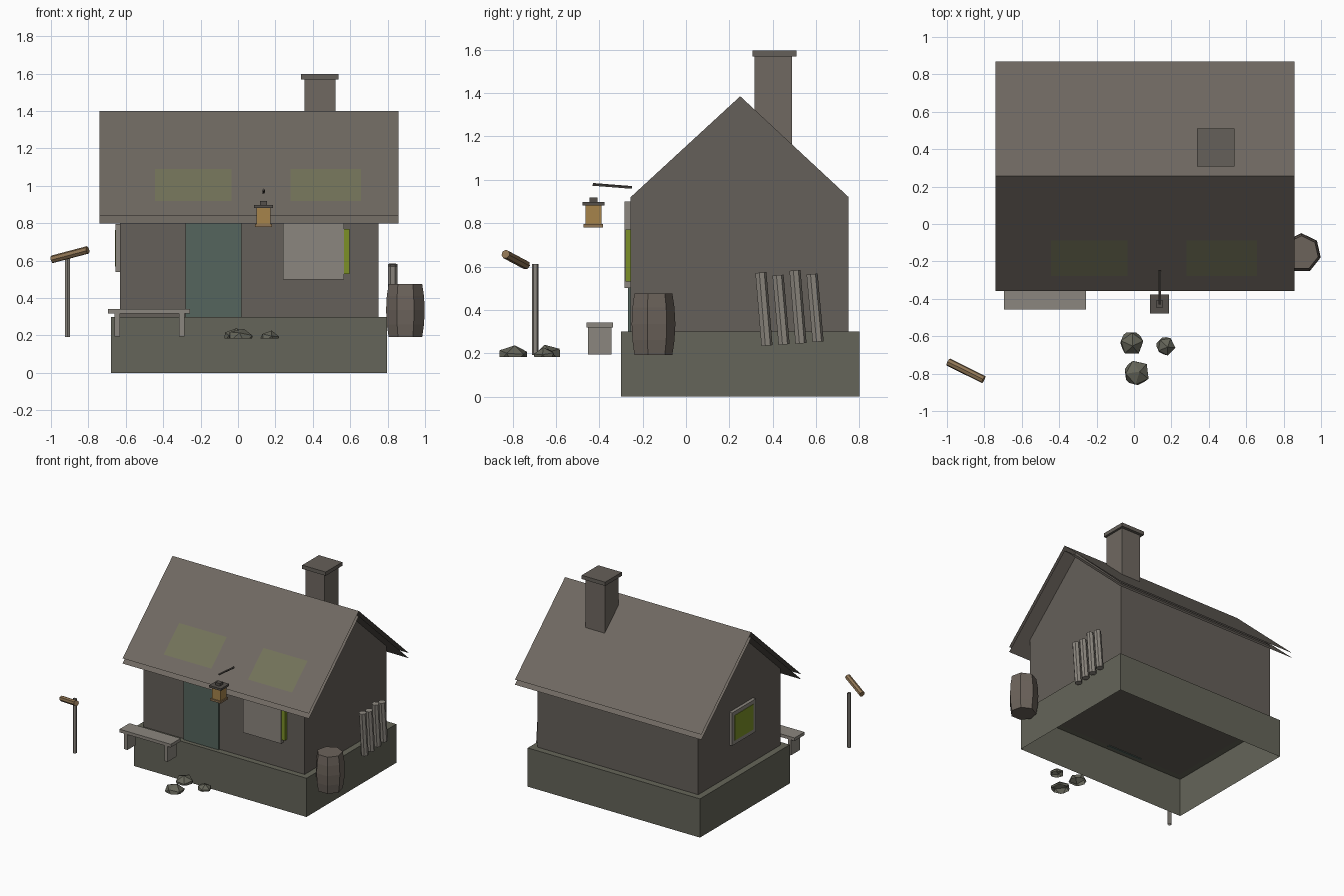
import bpy, bmesh, math
from mathutils import Vector, Matrix

if "Cube" in bpy.data.objects:
    bpy.data.objects.remove(bpy.data.objects["Cube"])


def mat(name, r, g, b):
    m = bpy.data.materials.new(name)
    m.diffuse_color = (r, g, b, 1)
    m.use_nodes = True
    m.node_tree.nodes["Principled BSDF"].inputs["Base Color"].default_value = m.diffuse_color
    return m


STONE = mat("mossy_stone", 0.13, 0.13, 0.10)
WALL = mat("wall_plaster", 0.13, 0.115, 0.10)
ROOF = mat("roof_slate", 0.16, 0.14, 0.12)
MOSS = mat("moss", 0.17, 0.17, 0.10)
TEAL = mat("door_paint", 0.09, 0.13, 0.11)
GLASS = mat("window_glow", 0.20, 0.28, 0.02)
TRIM = mat("pale_wood", 0.26, 0.24, 0.21)
BARREL = mat("barrel_wood", 0.15, 0.125, 0.105)
BROWN = mat("brown_wood", 0.28, 0.18, 0.09)
AMBER = mat("lantern_glow", 0.38, 0.23, 0.07)
IRON = mat("iron", 0.09, 0.08, 0.07)


def finish(name, bm, m):
    me = bpy.data.meshes.new(name)
    bm.to_mesh(me)
    bm.free()
    me.materials.append(m)
    ob = bpy.data.objects.new(name, me)
    bpy.context.collection.objects.link(ob)
    return ob


def box(name, x0, x1, y0, y1, z0, z1, m, bottom=True):
    bm = bmesh.new()
    bmesh.ops.create_cube(bm, size=1)
    for v in bm.verts:
        v.co = (x0 + (v.co.x + .5) * (x1 - x0), y0 + (v.co.y + .5) * (y1 - y0),
                z0 + (v.co.z + .5) * (z1 - z0))
    if not bottom:
        bm.normal_update()
        bmesh.ops.delete(bm, geom=[f for f in bm.faces if f.normal.z < -.5],
                         context='FACES_ONLY')
    return finish(name, bm, m)


def rod(name, a, b, r, sides, m, caps=True):
    a, b = Vector(a), Vector(b)
    d = b - a
    bm = bmesh.new()
    bmesh.ops.create_cone(bm, cap_ends=caps, segments=sides, radius1=r, radius2=r,
                          depth=d.length,
                          matrix=Matrix.Translation((a + b) / 2) @ d.to_track_quat('Z', 'Y').to_matrix().to_4x4())
    return finish(name, bm, m)


def strip(name, x0, x1, p, q, m):
    # flat sheet spanning x0..x1 between two (y, z) points
    bm = bmesh.new()
    vs = [bm.verts.new(c) for c in ((x0, *p), (x1, *p), (x1, *q), (x0, *q))]
    bm.faces.new(vs)
    return finish(name, bm, m)


# Foundation, open underneath
box("foundation", -.68, .797, -.30, .80, 0, .30, STONE, bottom=False)

# Gabled walls: pentagon profile extruded along x
bm = bmesh.new()
prof = [(-.255, .30), (.75, .30), (.75, .92), (.25, 1.385), (-.255, .92)]
face = bm.faces.new([bm.verts.new((-.63, y, z)) for y, z in prof])
ext = bmesh.ops.extrude_face_region(bm, geom=[face])
bmesh.ops.translate(bm, vec=(1.38, 0, 0),
                    verts=[g for g in ext["geom"] if isinstance(g, bmesh.types.BMVert)])
bmesh.ops.recalc_face_normals(bm, faces=bm.faces)
finish("walls", bm, WALL)

# Roof: two thin layers on each slope
RY, HALF = .256, .613
for side, s in (("front", -1), ("back", 1)):
    for layer, dz in (("upper", 0), ("lower", -.04)):
        e, r = (RY + s * HALF, .84 + dz), (RY, 1.40 + dz)
        p, q = (e, r) if s < 0 else (r, e)
        strip(f"roof_{side}_{layer}", -.74, .858, p, q, ROOF)

# Moss patches on the front slope
for i, (x0, x1) in enumerate(((-.443, -.035), (.28, .657))):
    strip(f"moss_patch_{i + 1}", x0, x1, (-.277, .919), (-.088, 1.091), MOSS)

# Chimney
box("chimney", .355, .52, .317, .488, 1.08, 1.568, ROOF)
box("chimney_cap", .336, .537, .307, .51, 1.568, 1.597, WALL)

# Door and windows
box("door", -.28, .02, -.268, -.25, .295, .87, TEAL)
box("front_shutter", .24, .567, -.283, -.25, .50, .90, TRIM)
box("front_window_pane", .28, .597, -.28, -.25, .53, .77, GLASS)
for n, y0, y1, z0, z1 in (("top", .08, .37, .765, .795), ("bottom", .08, .37, .54, .57),
                          ("back", .34, .37, .57, .765), ("front", .08, .11, .57, .765)):
    box(f"side_window_frame_{n}", -.655, -.625, y0, y1, z0, z1, TRIM)
box("side_window_pane", -.658, -.625, .11, .34, .57, .765, GLASS)

# Bench
box("bench_seat", -.695, -.256, -.458, -.337, .318, .342, TRIM)
for i, x in enumerate((-.66, -.315)):
    box(f"bench_leg_{i + 1}", x, x + .028, -.452, -.344, .195, .318, TRIM)

# Lantern on its arm
rod("lantern_arm", (.137, -.43, .978), (.137, -.25, .964), .007, 5, IRON)
LX, LY = .137, -.427
for n, h, z0, z1, m in (("base", .045, .78, .795, BROWN), ("glass", .037, .795, .882, AMBER),
                        ("cap", .051, .882, .898, IRON), ("knob", .019, .898, .918, IRON)):
    box(f"lantern_{n}", LX - h, LX + h, LY - h, LY + h, z0, z1, m)

# Barrel: seven-sided bulging stack of rings
bm = bmesh.new()
rings = []
for z, r in ((.192, .092), (.26, .102), (.335, .106), (.41, .102), (.476, .092)):
    rings.append([bm.verts.new((.895 + r * math.cos(math.pi / 2 + k * math.tau / 7),
                                -.155 + r * math.sin(math.pi / 2 + k * math.tau / 7), z))
                  for k in range(7)])
for lo, hi in zip(rings, rings[1:]):
    for k in range(7):
        j = (k + 1) % 7
        bm.faces.new((lo[k], lo[j], hi[j], hi[k]))
bm.faces.new(rings[0][::-1])
bm.faces.new(rings[-1])
finish("barrel", bm, BARREL)

# Poles leaning on the right wall
for i, (y, z0, z1) in enumerate(((.344, .235, .572), (.423, .24, .56),
                                 (.501, .245, .582), (.58, .253, .565))):
    rod(f"leaning_pole_{i + 1}", (.827, y + .028, z0), (.827, y, z1), .027, 7, TRIM)

# Post with a tilted log above it
rod("post", (-.912, -.695, .192), (-.912, -.695, .612), .0145, 6, TRIM, caps=False)
rod("post_log", (-.993, -.738, .607), (-.804, -.832, .657), .021, 7, BROWN)

# Rocks: flattened icosahedra with the underside cut away
for i, (x, y, r, h, a) in enumerate(((-.013, -.636, .070, .058, .3), (.168, -.652, .055, .045, 1.1),
                                     (.013, -.797, .075, .055, 2.0))):
    bm = bmesh.new()
    bmesh.ops.create_icosphere(bm, subdivisions=1, radius=1)
    bmesh.ops.transform(bm, verts=bm.verts, matrix=Matrix.Translation((x, y, .183))
                        @ Matrix.Diagonal((r, r, h, 1)) @ Matrix.Rotation(a, 4, 'Z')
                        @ Matrix.Rotation(.25, 4, 'X'))
    bmesh.ops.bisect_plane(bm, geom=bm.verts[:] + bm.edges[:] + bm.faces[:],
                           plane_co=(0, 0, .183), plane_no=(0, 0, 1), clear_inner=True)
    finish(f"rock_{i + 1}", bm, STONE)
